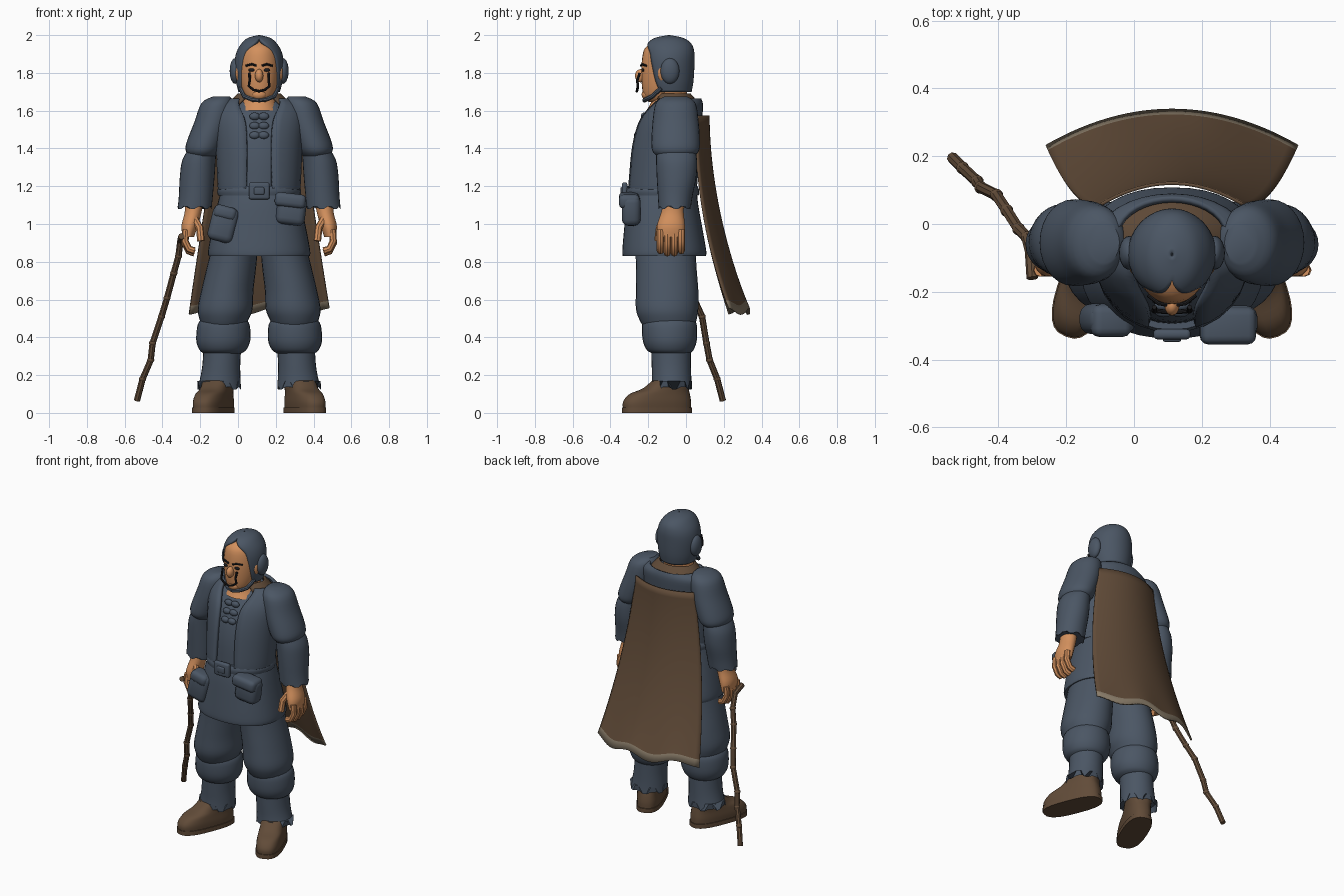
import bpy, bmesh
from math import sin, cos, pi, copysign
from mathutils import Vector, Matrix

cube = bpy.data.objects.get("Cube")
if cube:
    bpy.data.objects.remove(cube)

CX = 0.112  # body axis; the walking stick widens one side
made = []


def material(name, r, g, b):
    m = bpy.data.materials.new(name)
    m.use_nodes = True
    m.diffuse_color = (r, g, b, 1)
    m.node_tree.nodes["Principled BSDF"].inputs["Base Color"].default_value = (r, g, b, 1)
    return m


slate = material("slate cloth", 0.07, 0.093, 0.128)
brown = material("brown leather", 0.12, 0.071, 0.04)
skin = material("skin", 0.65, 0.28, 0.11)
beige = material("beige hem", 0.25, 0.2, 0.14)
dark = material("dark eyes", 0.012, 0.012, 0.014)


def finish(name, bm, *mats):
    bmesh.ops.remove_doubles(bm, verts=bm.verts, dist=0.0002)
    bmesh.ops.recalc_face_normals(bm, faces=bm.faces)
    me = bpy.data.meshes.new(name)
    bm.to_mesh(me)
    bm.free()
    for m in mats:
        me.materials.append(m)
    ob = bpy.data.objects.new(name, me)
    bpy.context.collection.objects.link(ob)
    made.append(ob)
    return ob


def spline(rows, steps=4):
    """Smooth interpolation through a list of equal-length tuples."""
    out = []
    for i in range(len(rows) - 1):
        a, b, c, d = (rows[max(0, min(len(rows) - 1, i + k))] for k in (-1, 0, 1, 2))
        for s in range(steps):
            t = s / steps
            out.append([q + t / 2 * (r - p + t * (2 * p - 5 * q + 4 * r - w + t * (3 * (q - r) + w - p)))
                        for p, q, r, w in zip(a, b, c, d)])
    return out + [list(rows[-1])]


def loft(name, mat, rings, side=1, n=28, power=2, jag=0, thick=0):
    """Rings are (x offset, y, z, x radius, y radius, front gap angle)."""
    bm = bmesh.new()
    rows = []
    rings = spline([tuple(r) + (0,) * (6 - len(r)) for r in rings])
    for k, (d, y, z, rx, ry, gap) in enumerate(rings):
        gap = max(gap, 0)
        row = []
        for i in range(n + 1):
            a = gap + (2 * pi - 2 * gap) * i / n
            sx, cy = (copysign(abs(v) ** (2 / power), v) for v in (sin(a), cos(a)))
            lift = jag * (i % 4 in (1, 2)) if k == len(rings) - 1 else 0
            row.append(bm.verts.new((CX + side * d + rx * sx, y - ry * cy, z + lift)))
        rows.append(row)
    for a, b in zip(rows, rows[1:]):
        for i in range(n):
            bm.faces.new((a[i], a[i + 1], b[i + 1], b[i]))
    if not thick:
        for row in (rows[0], rows[-1]):
            bm.faces.new(row[:-1])
    ob = finish(name, bm, mat)
    if thick:
        mod = ob.modifiers.new("Thickness", "SOLIDIFY")
        mod.thickness = thick
    return ob


def tube(name, mat, pts, r, sides=2):
    cu = bpy.data.curves.new(name, "CURVE")
    cu.dimensions = "3D"
    cu.bevel_depth, cu.bevel_resolution, cu.use_fill_caps = r, sides, True
    sp = cu.splines.new("POLY")
    sp.points.add(len(pts) - 1)
    for p, q in zip(sp.points, pts):
        p.co = (*q[:3], 1)
        p.radius = q[3] if len(q) > 3 else 1
    ob = bpy.data.objects.new(name, cu)
    me = bpy.data.meshes.new_from_object(ob)
    bpy.data.objects.remove(ob)
    bm = bmesh.new()
    bm.from_mesh(me)
    return finish(name, bm, mat)


def ball(name, mat, at, size):
    bm = bmesh.new()
    bmesh.ops.create_uvsphere(bm, u_segments=20, v_segments=12, radius=1,
                              matrix=Matrix.Translation(at) @ Matrix.Diagonal((*size, 1)))
    return finish(name, bm, mat)


def box(name, mat, at, size, bevel, turn=0.0):
    bm = bmesh.new()
    bmesh.ops.create_cube(bm, size=1, matrix=Matrix.Translation(at) @ Matrix.Rotation(turn, 4, "Y")
                          @ Matrix.Diagonal((*size, 1)))
    bmesh.ops.bevel(bm, geom=bm.edges[:], offset=bevel, segments=3, profile=0.5, affect="EDGES")
    return finish(name, bm, mat)


# Torso: shirt, open vest, skirted tunic, belt
loft("shirt", slate, [(0, -.125, 1.17, .19, .17), (0, -.12, 1.35, .2, .165), (0, -.095, 1.5, .2, .155),
                      (0, -.065, 1.6, .18, .125), (0, -.06, 1.66, .1, .085)])
loft("vest", slate, [(0, -.13, 1.18, .218, .185, .33), (0, -.125, 1.24, .222, .187, .32),
                     (0, -.11, 1.42, .23, .182, .3), (0, -.085, 1.55, .238, .17, .33),
                     (0, -.055, 1.63, .225, .145, .5), (0, -.045, 1.665, .165, .125, .7)], thick=.018)
loft("tunic_skirt", slate, [(0, -.12, 1.2, .195, .175), (0, -.125, 1.1, .222, .19), (0, -.12, .97, .25, .208),
                            (0, -.115, .86, .27, .222), (0, -.115, .83, .268, .22)], n=40, power=2.3)
loft("belt", slate, [(0, -.125, 1.2, .212, .187), (0, -.125, 1.175, .222, .195), (0, -.125, 1.15, .218, .192)])
box("belt_buckle", slate, (CX, -.325, 1.175), (.11, .03, .09), .012)
box("buckle_inset", slate, (CX, -.338, 1.175), (.055, .02, .04), .008)
for i, z in enumerate((1.57, 1.52, 1.47)):
    for s in (-1, 1):
        ball("shirt_tie", slate, (CX + s * .024, -.222 - i * .018, z), (.028, .017, .02))
box("left_pouch", slate, (CX + .17, -.29, 1.075), (.155, .1, .16), .035, .12)
box("left_pouch_flap", slate, (CX + .165, -.3, 1.125), (.165, .11, .075), .025, .12)
box("right_pouch", slate, (CX - .19, -.28, 1.0), (.14, .09, .19), .035, .25)
box("right_pouch_flap", slate, (CX - .18, -.285, 1.06), (.12, .095, .07), .025, .25)

# Collar and neck
loft("collar", brown, [(0, -.055, 1.62, .185, .135, .75), (0, -.06, 1.655, .15, .115, .65),
                       (0, -.065, 1.69, .115, .09, .5)], thick=.01)
loft("neck", skin, [(0, -.09, 1.6, .11, .12), (0, -.085, 1.66, .09, .095), (0, -.08, 1.8, .078, .08)])

# Head, hood and face
loft("head", skin, [(0, -.155, 1.645, .04, .04), (0, -.145, 1.675, .074, .078), (0, -.12, 1.75, .1, .115),
                    (0, -.105, 1.85, .108, .13), (0, -.1, 1.93, .093, .118), (0, -.09, 1.97, .05, .07)])
loft("hood", slate, [(0, -.08, 1.7, .11, .11, 1.0), (0, -.085, 1.76, .124, .125, .9),
                     (0, -.088, 1.85, .13, .133, .78), (0, -.088, 1.91, .12, .132, .66),
                     (0, -.09, 1.955, .094, .118, .3), (0, -.09, 1.985, .06, .075),
                     (0, -.09, 2.0, .004, .005)], n=36, thick=.016)
ball("nose", skin, (CX, -.24, 1.785), (.022, .03, .035))
ball("chin", skin, (CX, -.205, 1.685), (.04, .03, .03))
for s in (-1, 1):
    ball("ear_flap", slate, (CX + s * .126, -.085, 1.81), (.03, .05, .068))
    ball("ear", skin, (CX + s * .108, -.125, 1.8), (.018, .025, .045))
    ball("eye", dark, (CX + s * .04, -.228, 1.815), (.018, .008, .009))
    tube("eyebrow", dark, [(CX + s * .015, -.238, 1.838), (CX + s * .04, -.234, 1.846),
                           (CX + s * .07, -.21, 1.838)], .006)
    tube("jaw_beard", slate, [(CX + s * .1, -.13, 1.72), (CX + s * .078, -.18, 1.675),
                              (CX + s * .04, -.21, 1.66), (CX, -.22, 1.655)], .012)
half = [(.052, -.245, 1.8), (.05, -.258, 1.76), (.055, -.255, 1.73), (.03, -.258, 1.71)]
tube("moustache", dark, [(CX + x, y, z) for x, y, z in half] + [(CX, -.26, 1.703)]
     + [(CX - x, y, z) for x, y, z in reversed(half)], .007)

# Arms, legs and boots
for s, side in ((1, "left"), (-1, "right")):
    loft(side + "_short_sleeve", slate, [(.2, -.055, 1.675, .045, .06), (.22, -.055, 1.64, .085, .105),
         (.245, -.055, 1.54, .098, .122), (.285, -.055, 1.43, .1, .128),
         (.298, -.055, 1.385, .09, .122), (.3, -.055, 1.36, .07, .1)], s)
    loft(side + "_long_sleeve", slate, [(.295, -.055, 1.41, .07, .1), (.318, -.05, 1.34, .088, .108),
         (.328, -.05, 1.25, .092, .105), (.335, -.057, 1.15, .09, .092),
         (.342, -.06, 1.08, .09, .085)], s, jag=.015)
    loft(side + "_palm", skin, [(.345, -.065, 1.12, .05, .055), (.35, -.072, 1.06, .045, .06),
         (.368, -.08, .99, .044, .074), (.375, -.08, .93, .03, .07)], s, n=18)
    for i in range(4):
        y, drop = -.136 + i * .037, .012 * (i in (1, 2))
        tube(side + "_finger", skin, [(CX + s * d, y, z - drop) for d, z in
             ((.388, .97), (.393, .91), (.372, .868), (.342, .858))], .019)
    tube(side + "_thumb", skin, [(CX + s * .35, -.11, 1.04), (CX + s * .315, -.14, .98),
                                 (CX + s * .308, -.148, .91)], .02)
    loft(side + "_trouser_leg", slate, [(.125, -.11, .9, .12, .16), (.145, -.105, .78, .13, .16),
         (.168, -.1, .65, .138, .165), (.18, -.1, .55, .145, .165),
         (.186, -.095, .49, .128, .15), (.188, -.09, .45, .11, .13)], s)
    loft(side + "_knee_cuff", slate, [(.187, -.09, .5, .115, .13), (.188, -.088, .465, .138, .145),
         (.19, -.086, .385, .143, .143), (.192, -.084, .335, .125, .125), (.194, -.08, .315, .1, .1)], s)
    loft(side + "_shin_wrap", slate, [(.194, -.08, .36, .1, .105), (.2, -.078, .26, .1, .104),
         (.205, -.076, .19, .106, .104), (.212, -.075, .125, .116, .108)], s, jag=.045)
    pivot = Matrix.Translation((CX + s * .205, -.06, 0)) @ Matrix.Rotation(s * .38, 4, "Z")
    for part, rings in (("_sole", [(0, -.1, 0, .08, .193), (0, -.1, .028, .08, .193)]),
                        ("_boot", [(0, -.1, .02, .075, .188), (0, -.1, .06, .077, .187),
                                   (0, -.085, .1, .074, .165), (0, -.05, .13, .073, .123),
                                   (0, -.02, .18, .075, .09)])):
        boot = loft(side + part, brown, rings, power=2.7)
        boot.data.transform(pivot @ Matrix.Translation((-CX, 0, 0)))

# Cape with a wavy contrasting hem
bm = bmesh.new()
U, V = 28, 24
grid = []
for j in range(V + 1):
    v = j / V
    row = []
    for i in range(U + 1):
        u = 2 * i / U - 1
        wave = v ** 6 * .018 * sin(u * 7.5)
        row.append(bm.verts.new((CX + u * (.215 + .158 * v), .125 + .215 * v ** 1.9 - (.065 + .042 * v) * u * u,
                                 1.575 - 1.035 * v + wave)))
    grid.append(row)
for j in range(V):
    for i in range(U):
        f = bm.faces.new((grid[j][i], grid[j][i + 1], grid[j + 1][i + 1], grid[j + 1][i]))
        f.material_index = int(j == V - 1)
cape = finish("cape", bm, brown, beige)
cape.modifiers.new("Thickness", "SOLIDIFY").thickness = .01

# Crooked walking stick with knots
path = [(-.3, -.16, .935), (-.305, -.08, .91), (-.315, -.04, .83), (-.34, -.015, .74), (-.375, .04, .61),
        (-.405, .085, .51), (-.452, .108, .37), (-.462, .125, .28), (-.505, .165, .18), (-.535, .195, .065)]
tube("walking_stick", brown, path, .017)
for p in path[2:-1]:
    ball("stick_knot", brown, p, (.019, .019, .016))

# Smooth shading with sharp creases kept
bpy.ops.object.select_all(action="DESELECT")
for ob in made:
    ob.select_set(True)
bpy.context.view_layer.objects.active = made[0]
bpy.ops.object.shade_smooth_by_angle(angle=0.7)
